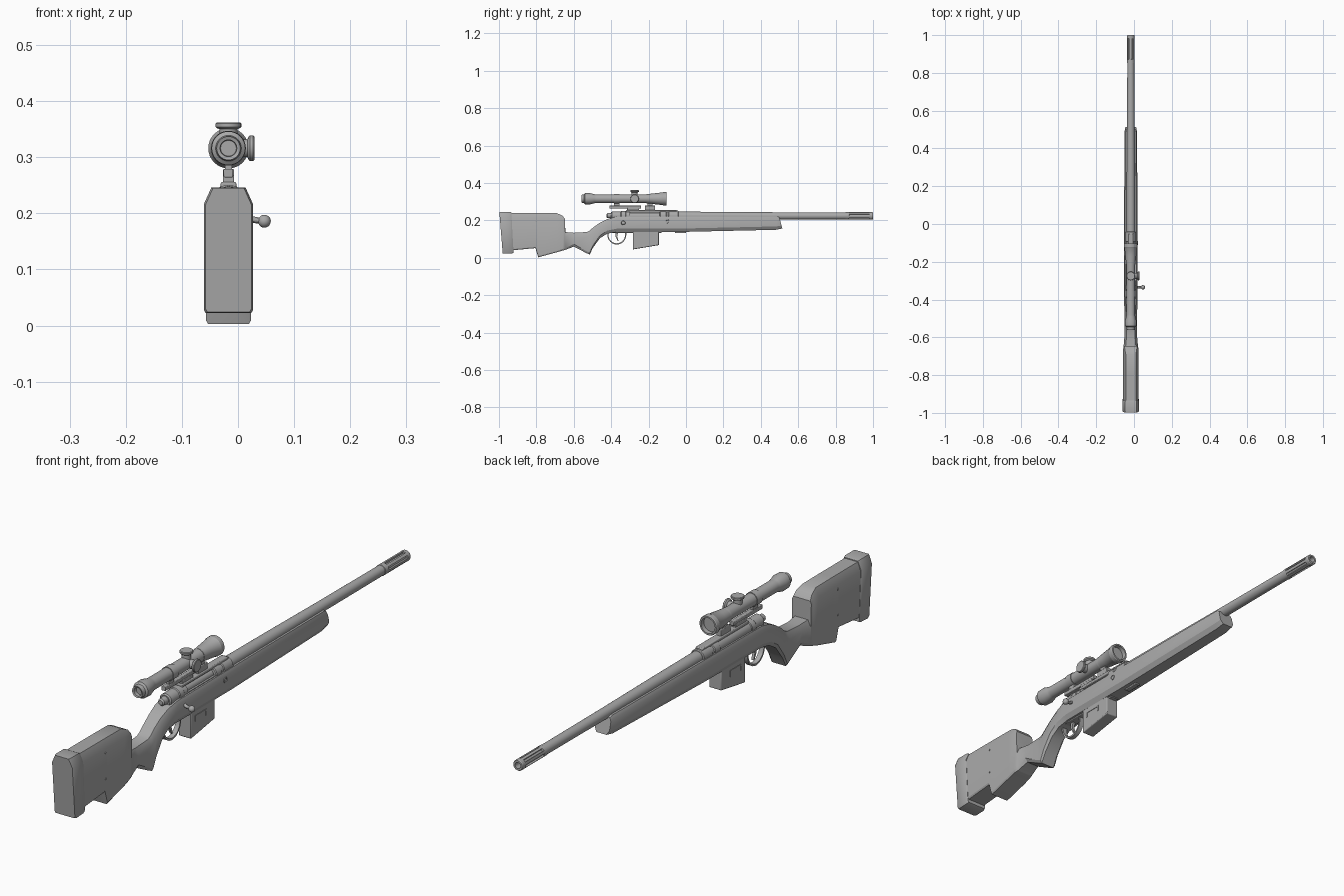
import bpy, bmesh, math
from mathutils import Vector

if "Cube" in bpy.data.objects:
    bpy.data.objects.remove(bpy.data.objects["Cube"])

CX = -0.017        # middle plane of the rifle
BORE = 0.224       # height of the barrel axis
SCOPE = 0.316      # height of the scope axis

grey = bpy.data.materials.new("matte grey")
grey.use_nodes = True
grey.diffuse_color = (0.4, 0.4, 0.4, 1)
grey.node_tree.nodes["Principled BSDF"].inputs["Base Color"].default_value = (0.4, 0.4, 0.4, 1)


def finish(name, bm, bevel=0):
    """Turn a bmesh into a named, shaded object."""
    bmesh.ops.recalc_face_normals(bm, faces=bm.faces)
    mesh = bpy.data.meshes.new(name)
    bm.to_mesh(mesh)
    bm.free()
    mesh.materials.append(grey)
    obj = bpy.data.objects.new(name, mesh)
    bpy.context.collection.objects.link(obj)
    if bevel:
        mod = obj.modifiers.new("bevel", "BEVEL")
        mod.width, mod.segments, mod.limit_method = bevel, 2, "ANGLE"
    bpy.ops.object.select_all(action="DESELECT")
    obj.select_set(True)
    bpy.context.view_layer.objects.active = obj
    bpy.ops.object.shade_smooth_by_angle(angle=math.radians(30))
    return obj


def skin(bm, rings):
    """Join rings of points into a closed body."""
    rows = [[bm.verts.new(p) for p in ring] for ring in rings]
    n = len(rows[0])
    for a, b in zip(rows, rows[1:]):
        for i in range(n):
            j = (i + 1) % n
            bm.faces.new((a[i], a[j], b[j], b[i]))
    bm.faces.new(rows[0])
    bm.faces.new(rows[-1])


def lathe(name, profile, center, axis="Y", n=24, recess=None, depth=0):
    """Turn (position, radius) pairs round an axis; recess picks faces to sink."""
    def point(t, r, k):
        a = math.tau * k / n
        u, v = r * math.cos(a), r * math.sin(a)
        offset = {"X": (t, u, v), "Y": (u, t, v), "Z": (u, v, t)}[axis]
        return Vector(center) + Vector(offset)
    bm = bmesh.new()
    skin(bm, [[point(t, r, k) for k in range(n)] for t, r in profile])
    if recess:
        bmesh.ops.recalc_face_normals(bm, faces=bm.faces)
        faces = [f for f in bm.faces if recess(f.calc_center_median() - Vector(center))]
        bmesh.ops.inset_region(bm, faces=faces, thickness=0.001, depth=-depth)
    return finish(name, bm)


def loft(name, sections, bevel=0):
    """Sections: y, bottom, top, half width, top chamfer, bottom chamfer, lean."""
    rings = []
    for y, lo, hi, w, ct, cb, lean in sections:
        half = [(w - cb * 0.6, lo), (w, lo + cb), (w, hi - ct), (w - ct * 0.45, hi)]
        outline = half + [(-x, z) for x, z in reversed(half)]
        rings.append([(CX + x, y + lean * (z - lo) / (hi - lo), z) for x, z in outline])
    bm = bmesh.new()
    skin(bm, rings)
    return finish(name, bm, bevel)


def slab(name, outline, width, x=CX, bevel=0):
    """Extrude a side outline of (y, z) points across x."""
    bm = bmesh.new()
    skin(bm, [[(x + s * width / 2, y, z) for y, z in outline] for s in (-1, 1)])
    return finish(name, bm, bevel)


def box(name, y0, y1, z0, z1, width, x=CX, bevel=0):
    return slab(name, [(y0, z0), (y1, z0), (y1, z1), (y0, z1)], width, x, bevel)


# Stock: butt with raised cheek piece, wrist, grip and fore-end
loft("stock", [
    (-0.935, 0.04, 0.24, 0.04, 0.03, 0.006, 0),
    (-0.805, 0.052, 0.24, 0.04, 0.03, 0.006, 0),
    (-0.79, 0.003, 0.24, 0.04, 0.03, 0.006, 0),
    (-0.69, 0.03, 0.239, 0.04, 0.03, 0.006, 0),
    (-0.66, 0.039, 0.225, 0.04, 0.018, 0.008, 0),
    (-0.647, 0.042, 0.208, 0.039, 0.01, 0.01, 0),
    (-0.645, 0.043, 0.138, 0.038, 0.025, 0.01, 0),
    (-0.6, 0.06, 0.134, 0.034, 0.025, 0.014, 0),
    (-0.53, 0.024, 0.138, 0.034, 0.025, 0.01, 0),
    (-0.515, 0.018, 0.146, 0.034, 0.025, 0.01, 0),
    (-0.497, 0.055, 0.162, 0.034, 0.025, 0.012, 0),
    (-0.46, 0.105, 0.188, 0.034, 0.022, 0.014, 0),
    (-0.42, 0.13, 0.208, 0.035, 0.018, 0.016, 0),
    (-0.37, 0.138, 0.22, 0.036, 0.012, 0.018, 0),
    (-0.05, 0.138, 0.222, 0.036, 0.012, 0.018, 0),
    (0.48, 0.15, 0.222, 0.033, 0.012, 0.018, 0.01),
    (0.515, 0.157, 0.215, 0.03, 0.012, 0.016, -0.015),
])

# Butt pad
loft("butt_pad", [
    (-0.98, 0.024, 0.245, 0.041, 0.03, 0.006, -0.018),
    (-0.972, 0.022, 0.246, 0.044, 0.03, 0.006, -0.018),
    (-0.93, 0.024, 0.246, 0.044, 0.03, 0.006, -0.012),
    (-0.922, 0.028, 0.243, 0.041, 0.03, 0.006, -0.012),
])

# Stock screws on both sides
for side, label in ((-1, "right"), (1, "left")):
    for i, (y, z, r) in enumerate([(-0.8, 0.195, 0.004), (-0.8, 0.1, 0.003)]):
        lathe(f"{label}_stock_screw_{i}", [(-0.002, r), (0.002, r)],
              (CX + side * 0.04, y, z), "X", 12)
lathe("receiver_pin", [(-0.003, 0.011), (0.002, 0.01), (0.002, 0.007), (-0.001, 0.006)],
      (CX + 0.036, -0.1, 0.195), "X", 16)

# Barrel and slotted muzzle brake with open bore
lathe("barrel", [(-0.05, 0.023), (0.2, 0.022), (0.5, 0.0195), (0.86, 0.0185)], (CX, 0, BORE))


def brake_slot(p):
    sector = int(math.degrees(math.atan2(p.z, p.x)) % 360 // 15)
    return 0.9 < p.y < 0.95 and p.length > 0.1 and sector % 4 < 2 and math.hypot(p.x, p.z) > 0.015


lathe("muzzle_brake", [(0.85, 0.016), (0.853, 0.02), (0.872, 0.02), (0.982, 0.02),
                       (0.997, 0.02), (1.0, 0.018), (1.0, 0.011), (0.93, 0.011)],
      (CX, 0, BORE), recess=brake_slot, depth=0.007)

# Receiver with ejection port on the bolt handle side
lathe("receiver", [(-0.4, 0.02), (-0.395, 0.024), (-0.3, 0.025), (-0.14, 0.025), (-0.05, 0.025)],
      (CX, 0, BORE), recess=lambda p: -0.29 < p.y < -0.15 and p.x > 0.006 and p.z > 0,
      depth=0.008)
for i, (y0, y1) in enumerate([(-0.14, -0.105), (-0.095, -0.04)]):
    lathe(f"receiver_ring_{i}", [(y0, 0.025), (y0 + 0.003, 0.028), (y1 - 0.003, 0.028), (y1, 0.025)],
          (CX, 0, BORE))

# Bolt: shroud, handle stem and round knob
lathe("bolt_shroud", [(-0.425, 0.008), (-0.42, 0.013), (-0.39, 0.016), (-0.36, 0.016)],
      (CX, 0, BORE + 0.002))
lathe("bolt_collar", [(-0.35, 0.024), (-0.346, 0.027), (-0.324, 0.027), (-0.32, 0.024)],
      (CX, 0, BORE))
bm = bmesh.new()
ring = [(math.cos(math.tau * k / 12), math.sin(math.tau * k / 12)) for k in range(12)]
skin(bm, [[(x, -0.335 + r * u, z + r * v) for u, v in ring]
          for x, z, r in [(-0.01, 0.21, 0.009), (0.012, 0.197, 0.008), (0.025, 0.189, 0.006), (0.045, 0.186, 0.005)]])
finish("bolt_handle", bm)
bm = bmesh.new()
bmesh.ops.create_uvsphere(bm, u_segments=16, v_segments=10, radius=0.0115)
bmesh.ops.translate(bm, verts=bm.verts, vec=(0.047, -0.335, 0.186))
finish("bolt_knob", bm)

# Magazine with raised side ribs
slab("magazine", [(-0.284, 0.045), (-0.145, 0.068), (-0.145, 0.15), (-0.284, 0.15)], 0.05, bevel=0.003)
for side, label in ((-1, "right"), (1, "left")):
    x = CX + side * 0.025
    box(f"{label}_magazine_rib", -0.26, -0.195, 0.118, 0.123, 0.004, x)
    for y in (-0.26, -0.199):
        box(f"{label}_magazine_tab", y, y + 0.004, 0.1, 0.12, 0.004, x)

# Trigger guard, trigger and floor plate
arc = [(math.cos(math.pi * k / 16), -math.sin(math.pi * k / 16)) for k in range(17)]
outer = [(-0.37 + 0.051 * u, 0.125 + 0.054 * v) for u, v in arc]
inner = [(-0.37 + 0.045 * u, 0.125 + 0.047 * v) for u, v in reversed(arc)]
slab("trigger_guard", [(-0.319, 0.145)] + outer + [(-0.421, 0.145), (-0.415, 0.145)]
     + inner + [(-0.325, 0.145)], 0.018)
slab("trigger", [(-0.375, 0.145), (-0.378, 0.115), (-0.365, 0.09), (-0.361, 0.092),
                 (-0.368, 0.115), (-0.36, 0.145)], 0.01)
box("floor_plate", -0.42, -0.13, 0.134, 0.142, 0.034, bevel=0.002)
box("sling_mount", -0.06, 0.0, 0.133, 0.142, 0.02, bevel=0.002)

# Scope rail and mounts
box("scope_base", -0.32, -0.05, 0.244, 0.256, 0.028, bevel=0.003)
box("scope_rail", -0.41, -0.24, 0.264, 0.279, 0.017, bevel=0.002)
box("rail_foot", -0.315, -0.25, 0.25, 0.268, 0.02, bevel=0.002)
box("front_mount", -0.22, -0.165, 0.254, 0.279, 0.02, bevel=0.002)
for i, y in enumerate((-0.37, -0.192)):
    box(f"ring_post_{i}", y - 0.014, y + 0.014, 0.27, 0.3, 0.013)
    lathe(f"scope_ring_{i}", [(y - 0.015, 0.0255), (y + 0.015, 0.0255)], (CX, 0, SCOPE))

# Scope body with hollow eyepiece and objective
lathe("scope_body", [(-0.545, 0.014), (-0.558, 0.015), (-0.56, 0.021), (-0.545, 0.023),
                     (-0.54, 0.03), (-0.515, 0.031), (-0.49, 0.024), (-0.48, 0.023),
                     (-0.22, 0.023), (-0.17, 0.029), (-0.125, 0.034), (-0.122, 0.036),
                     (-0.106, 0.036), (-0.103, 0.034), (-0.103, 0.028), (-0.118, 0.027)],
      (CX, 0, SCOPE), n=32)

# Adjustment turrets on top and side
for name, axis in (("top_turret", "Z"), ("side_turret", "X")):
    lathe(name, [(0.01, 0.016), (0.034, 0.016), (0.036, 0.021), (0.038, 0.023),
                 (0.044, 0.023), (0.046, 0.021)], (CX, -0.275, SCOPE), axis)
